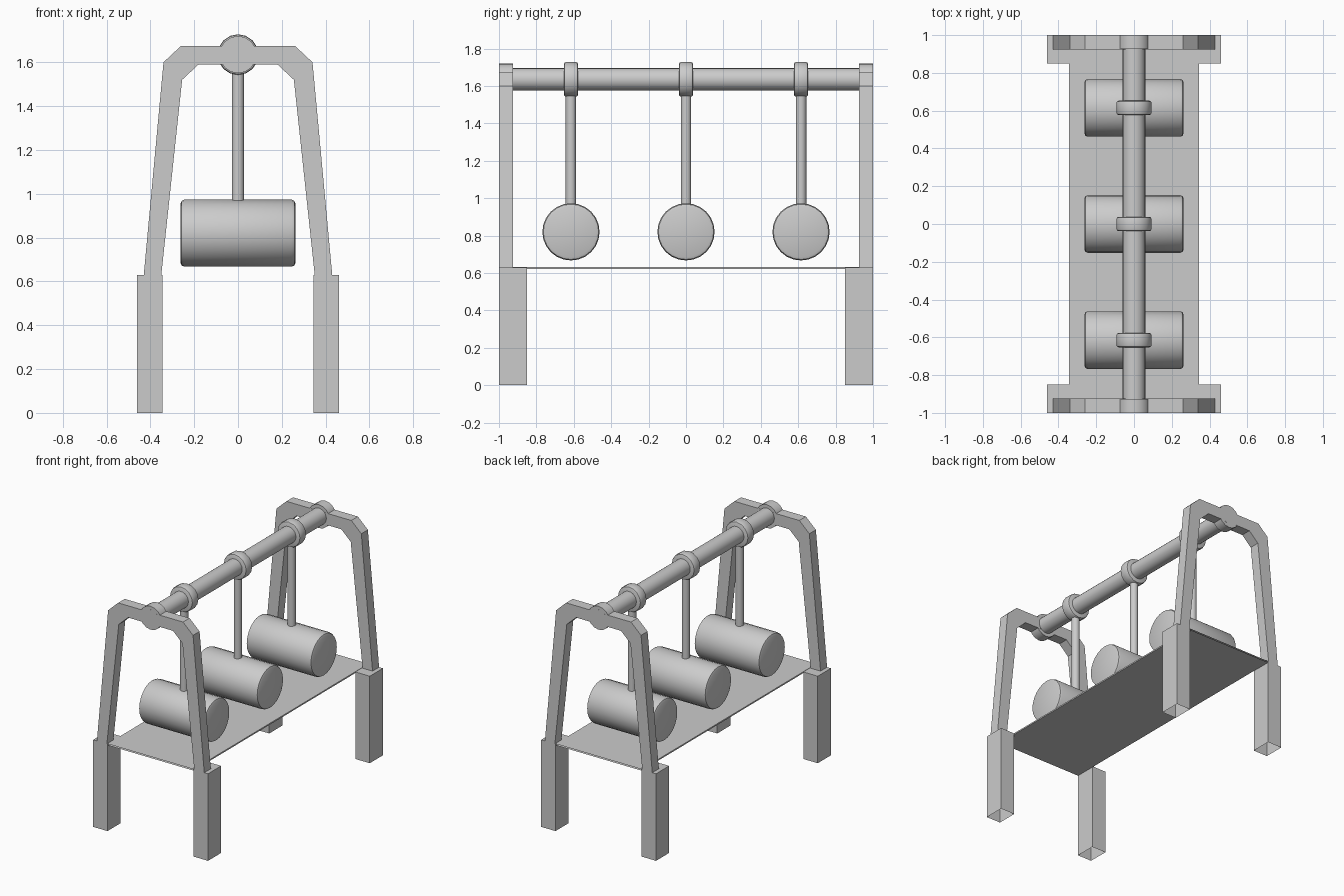
import bpy, bmesh, math
from mathutils import Matrix

default = bpy.data.objects.get("Cube")
if default:
    bpy.data.objects.remove(default, do_unlink=True)

grey = bpy.data.materials.new("plain grey")
grey.use_nodes = True
colour = (0.6, 0.6, 0.6, 1)
grey.diffuse_color = colour
grey.node_tree.nodes["Principled BSDF"].inputs["Base Color"].default_value = colour

BAR_Z = 1.635


def finish(bm, name, smooth=False):
    bmesh.ops.recalc_face_normals(bm, faces=bm.faces)
    mesh = bpy.data.meshes.new(name)
    bm.to_mesh(mesh)
    bm.free()
    mesh.materials.append(grey)
    obj = bpy.data.objects.new(name, mesh)
    bpy.context.collection.objects.link(obj)
    if smooth:
        bpy.ops.object.select_all(action='DESELECT')
        obj.select_set(True)
        bpy.context.view_layer.objects.active = obj
        bpy.ops.object.shade_smooth_by_angle(angle=math.radians(35))
    return obj


def cylinder(name, radius, length, centre, axis, sides=24, bevel=0):
    bm = bmesh.new()
    bmesh.ops.create_cone(bm, cap_ends=True, segments=sides,
                          radius1=radius, radius2=radius, depth=length)
    if bevel:
        rims = [e for e in bm.edges if abs(e.verts[0].co.z - e.verts[1].co.z) < 1e-5]
        bmesh.ops.bevel(bm, geom=rims, offset=bevel, segments=2, profile=0.5,
                        affect='EDGES')
    turn = {'X': Matrix.Rotation(math.pi / 2, 4, 'Y'),
            'Y': Matrix.Rotation(math.pi / 2, 4, 'X'),
            'Z': Matrix.Identity(4)}[axis]
    bm.transform(Matrix.Translation(centre) @ turn)
    return finish(bm, name, True)


def box(name, low, high, drop=None):
    """Box between two corners; faces whose normal matches drop are left open."""
    bm = bmesh.new()
    bmesh.ops.create_cube(bm, size=1)
    for v in bm.verts:
        v.co = [a + (b - a) * (c + 0.5) for a, b, c in zip(low, high, v.co)]
    bm.normal_update()
    if drop:
        bmesh.ops.delete(bm, geom=[f for f in bm.faces if drop(f.normal)],
                         context='FACES_ONLY')
    return finish(bm, name)


# Hollow posts, open at the bottom
for side, sx in (("left", 1), ("right", -1)):
    for end, sy in (("front", -1), ("back", 1)):
        xs = sorted((sx * 0.345, sx * 0.46))
        ys = sorted((sy * 0.85, sy))
        box(f"{end}_{side}_post", (xs[0], ys[0], 0), (xs[1], ys[1], 0.63),
            lambda n: n.z < -0.5)

# Thin platform, open at its ends
box("platform", (-0.345, -1, 0.622), (0.345, 1, 0.632), lambda n: abs(n.y) > 0.5)

# Arched end frames
outer = [(0.43, 0.63), (0.34, 1.6), (0.26, 1.675)]
inner = [(0.18, 1.59), (0.255, 1.52), (0.35, 0.63)]
half = outer + inner
outline = outer + [(-x, z) for x, z in outer[::-1]]
outline += [(-x, z) for x, z in inner[::-1]] + inner
for end, sy in (("front", -1), ("back", 1)):
    bm = bmesh.new()
    face = bm.faces.new([bm.verts.new((x, sy, z)) for x, z in outline])
    made = bmesh.ops.extrude_face_region(bm, geom=[face])
    for v in made["geom"]:
        if isinstance(v, bmesh.types.BMVert):
            v.co.y -= sy * 0.075
    finish(bm, f"{end}_frame")
    # Collar where the bar meets the frame
    cylinder(f"{end}_collar", 0.085, 0.074, (0, sy * 0.9625, BAR_Z), 'Y', 16)

# Top bar
cylinder("top_bar", 0.06, 2, (0, 0, BAR_Z), 'Y')

# Three hanging padded weights
for label, y in (("front", -0.615), ("middle", 0), ("back", 0.615)):
    cylinder(f"{label}_ring", 0.093, 0.076, (0, y, BAR_Z), 'Y', 16, 0.012)
    cylinder(f"{label}_rod", 0.028, 0.62, (0, y, 1.265), 'Z', 16)
    cylinder(f"{label}_weight", 0.153, 0.525, (0, y, 0.82), 'X', 24, 0.018)
